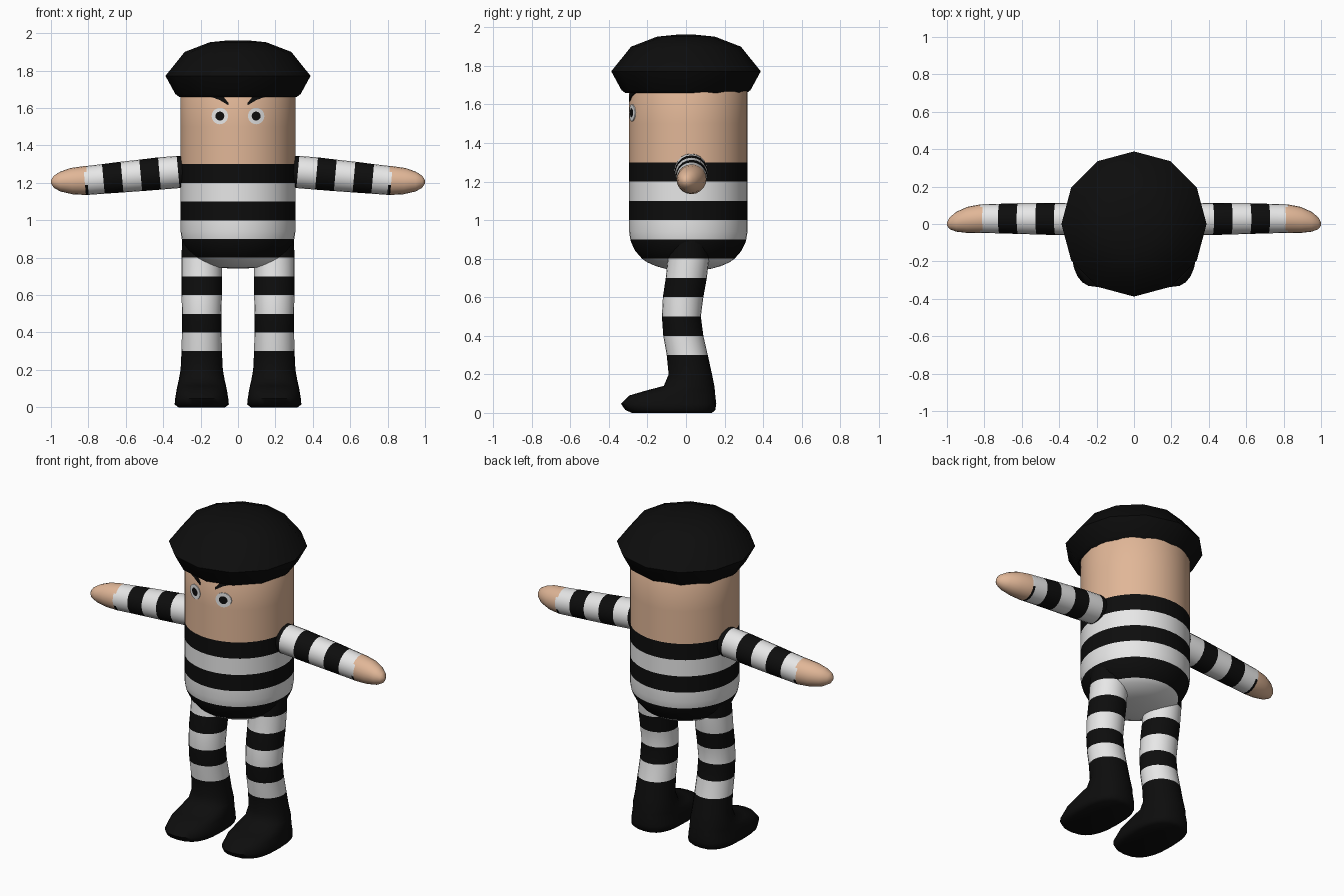
import bpy, bmesh, math

if "Cube" in bpy.data.objects:
    bpy.data.objects.remove(bpy.data.objects["Cube"])


def material(name, col):
    m = bpy.data.materials.new(name)
    m.diffuse_color = (*col, 1)
    m.use_nodes = True
    m.node_tree.nodes["Principled BSDF"].inputs["Base Color"].default_value = m.diffuse_color
    return m


MATS = [material("black cloth", (0.004, 0.004, 0.004)),
        material("white cloth", (0.8, 0.8, 0.8)),
        material("skin", (0.75, 0.47, 0.31))]
BLACK, WHITE, SKIN = 0, 1, 2
BODY_Y, BODY_R = 0.012, 0.307


def loft(name, rings, rule, angle=60):
    """Skin a list of closed rings, cap both ends, colour faces by a rule."""
    bm = bmesh.new()
    vr = [[bm.verts.new(p) for p in ring] for ring in rings]
    n = len(rings[0])
    for a, b in zip(vr, vr[1:]):
        for i in range(n):
            j = (i + 1) % n
            bm.faces.new((a[i], a[j], b[j], b[i]))
    bm.faces.new(vr[0])
    bm.faces.new(vr[-1])
    bmesh.ops.recalc_face_normals(bm, faces=bm.faces)
    for f in bm.faces:
        f.material_index = rule(f.calc_center_median())
    me = bpy.data.meshes.new(name)
    bm.to_mesh(me)
    bm.free()
    for m in MATS:
        me.materials.append(m)
    ob = bpy.data.objects.new(name, me)
    bpy.context.collection.objects.link(ob)
    bpy.ops.object.select_all(action='DESELECT')
    ob.select_set(True)
    bpy.context.view_layer.objects.active = ob
    bpy.ops.object.shade_smooth_by_angle(angle=math.radians(angle))
    return ob


def oval(n, power=2.0):
    """Unit superellipse points."""
    pts = []
    for i in range(n):
        a = 2 * math.pi * i / n
        c, s = math.cos(a), math.sin(a)
        pts.append((math.copysign(abs(c) ** (2 / power), c),
                    math.copysign(abs(s) ** (2 / power), s)))
    return pts


def stripes(c):
    """Bands 0.1 high on body and legs, with skin above and boots below."""
    if c.z > 1.3:
        return SKIN
    if c.z < 0.3:
        return BLACK
    return BLACK if int((1.3 - c.z) * 10) % 2 == 0 else WHITE


# Body and head: one rounded cylinder
profile = [(0.04, 0.742), (0.12, 0.748), (0.17, 0.762), (0.215, 0.782),
           (0.24, 0.8), (0.275, 0.84), (0.297, 0.885), (0.301, 0.9),
           (0.307, 0.94)]
profile += [(BODY_R, z) for z in (1.0, 1.1, 1.2, 1.3, 1.5, 1.74)]
profile += [(0.25, 1.82), (0.12, 1.87)]
loft("body", [[(r * c, BODY_Y + r * s, z) for c, s in oval(40)]
              for r, z in profile], stripes)

# Cap: twelve-sided puffed hat
cap = [(0.28, 1.69), (0.315, 1.66), (0.335, 1.675), (0.388, 1.772),
       (0.285, 1.9), (0.15, 1.952), (0.05, 1.962)]
loft("cap", [[(r * c, r * s, z) for c, s in oval(12)] for r, z in cap],
     lambda c: BLACK)

# Leg and boot sections: z, front y, back y, half width, squareness
LEG = [(0.9, -0.085, 0.125, 0.105, 2), (0.8, -0.095, 0.12, 0.108, 2),
       (0.7, -0.105, 0.108, 0.108, 2), (0.6, -0.12, 0.09, 0.108, 2),
       (0.5, -0.125, 0.077, 0.105, 2), (0.4, -0.118, 0.09, 0.106, 2),
       (0.3, -0.1, 0.113, 0.108, 2), (0.2, -0.09, 0.135, 0.113, 2),
       (0.14, -0.115, 0.147, 0.124, 2.1), (0.115, -0.21, 0.15, 0.13, 2.3),
       (0.09, -0.295, 0.152, 0.135, 2.5), (0.047, -0.337, 0.157, 0.142, 2.6),
       (0.015, -0.315, 0.152, 0.145, 2.6), (0.0, -0.28, 0.135, 0.125, 2.6)]

# Arm and hand sections: x, centre y, centre z, radius
ARM = [(0.22, 0.025, 1.264, 0.083), (0.32, 0.026, 1.258, 0.086),
       (0.42, 0.027, 1.25, 0.086), (0.52, 0.028, 1.24, 0.084),
       (0.62, 0.029, 1.231, 0.082), (0.72, 0.029, 1.221, 0.079),
       (0.805, 0.029, 1.213, 0.077), (0.82, 0.028, 1.212, 0.077),
       (0.89, 0.022, 1.209, 0.07), (0.95, 0.012, 1.207, 0.053),
       (0.985, 0.004, 1.206, 0.032), (0.999, 0.0, 1.205, 0.01)]


def arm_rule(c):
    x = abs(c.x)
    if x > 0.817:
        return SKIN
    if x > 0.8:                      # thin cuff seam on the underside
        return BLACK if c.z < 1.2 else WHITE
    return BLACK if int((x - 0.22) * 10) % 2 == 0 else WHITE


def on_face(x, z, off):
    """Point on the curved face, lifted by off."""
    return (x, BODY_Y - math.sqrt((BODY_R + off) ** 2 - x * x), z)


# Eye rings: radius, lift; brow stations: x, z, half thickness
EYE = [(0.044, -0.004), (0.044, 0.004), (0.024, 0.004), (0.008, 0.004)]
BROW = [(0.052, 1.622, 0.007), (0.075, 1.643, 0.014), (0.1, 1.658, 0.014),
        (0.135, 1.667, 0.011), (0.17, 1.672, 0.006)]

for s, side in ((-1, "right"), (1, "left")):
    # Legs
    loft(side + "_leg",
         [[(s * 0.194 + w * c, (f + b) / 2 + (b - f) / 2 * d, z)
           for c, d in oval(24, p)] for z, f, b, w, p in LEG], stripes)
    # Arms, with sections square to the drooping axis
    loft(side + "_arm",
         [[(s * (x + 0.09 * r * d * (x < 0.9)), y + r * c, z + r * d)
           for c, d in oval(20)] for x, y, z, r in ARM], arm_rule)
    # Eyes
    ex, ez = s * 0.097, 1.557
    loft(side + "_eye",
         [[on_face(ex + r * c, ez + r * d, off) for c, d in oval(20)]
          for r, off in EYE],
         lambda c: BLACK if c.y < -0.2 and math.hypot(c.x - ex, c.z - ez) < 0.024
         else WHITE, 30)
    # Slanted brows
    loft(side + "_brow",
         [[on_face(s * x, z + h, -0.003), on_face(s * x, z + h, 0.006),
           on_face(s * x, z - h, 0.006), on_face(s * x, z - h, -0.003)]
          for x, z, h in BROW], lambda c: BLACK, 30)
